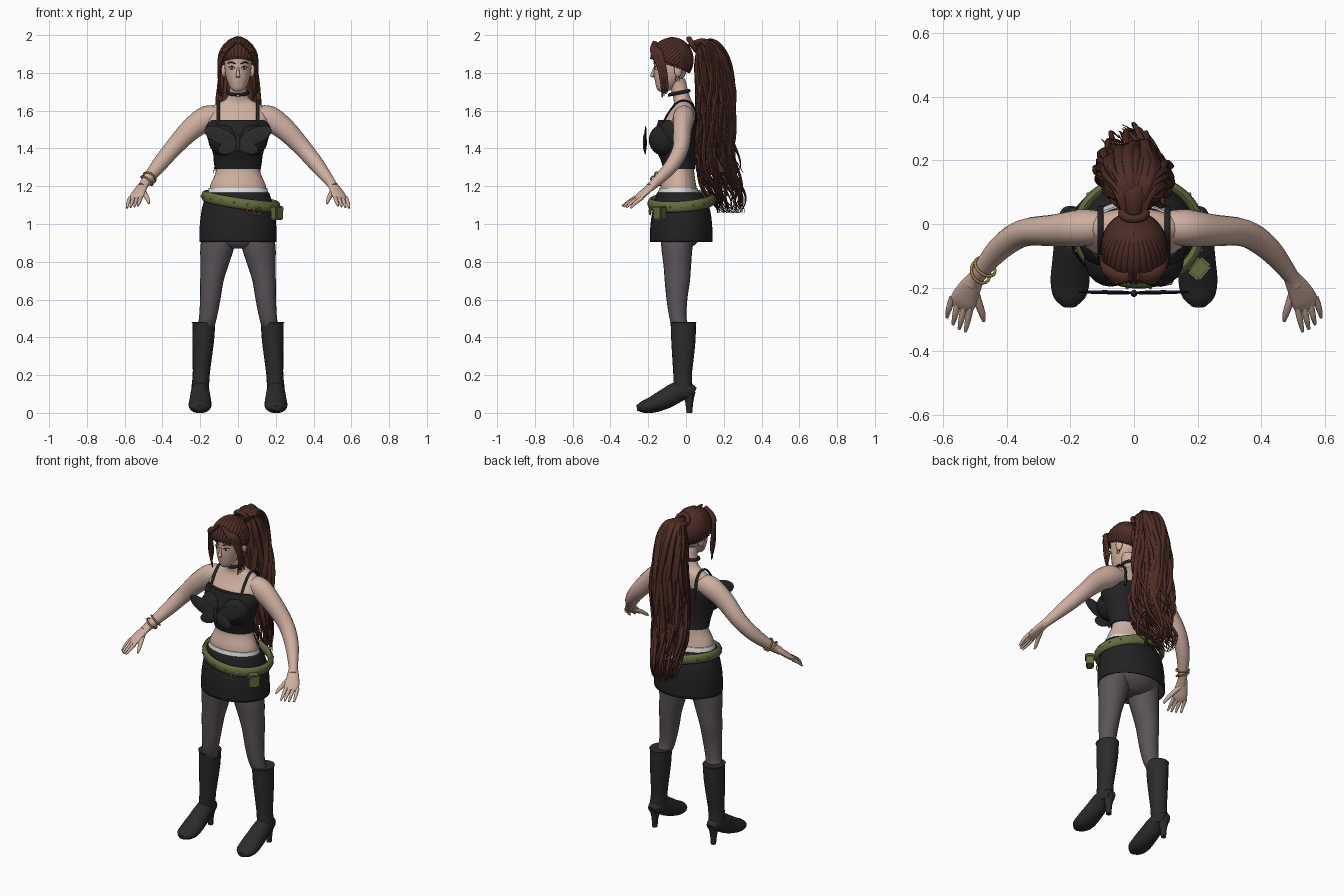
import bpy, bmesh, math, random
from mathutils import Vector, Matrix, Euler

random.seed(4)
if "Cube" in bpy.data.objects:
    bpy.data.objects.remove(bpy.data.objects["Cube"])


def material(name, r, g, b):
    m = bpy.data.materials.new(name)
    m.use_nodes = True
    m.diffuse_color = (r, g, b, 1)
    m.node_tree.nodes["Principled BSDF"].inputs["Base Color"].default_value = (r, g, b, 1)
    return m


SKIN = material("skin", .62, .43, .35)
HAIR = material("brown hair", .075, .026, .018)
BLACK = material("black fabric", .016, .016, .017)
BOOT = material("dark leather", .024, .024, .025)
TIGHTS = material("grey tights", .105, .088, .1)
OLIVE = material("olive belt", .13, .15, .05)
WHITE = material("white", .72, .72, .7)
GOLD = material("gold", .36, .23, .07)
LIPS = material("lips", .4, .19, .17)
EYES = material("brown eyes", .1, .05, .025)


def finish(name, bm, mat):
    bmesh.ops.recalc_face_normals(bm, faces=bm.faces)
    me = bpy.data.meshes.new(name)
    bm.to_mesh(me)
    bm.free()
    me.materials.append(mat)
    me.shade_smooth()
    me.set_sharp_from_angle(angle=math.radians(50))
    ob = bpy.data.objects.new(name, me)
    bpy.context.collection.objects.link(ob)
    return ob


def spline(rows, k):
    """Catmull-Rom through rows of any width."""
    out = []
    for i in range(len(rows) - 1):
        a, b, c, d = rows[max(i - 1, 0)], rows[i], rows[i + 1], rows[min(i + 2, len(rows) - 1)]
        for j in range(k):
            t = j / k
            out.append([q + .5 * t * (r - p + t * (2*p - 5*q + 4*r - s + t * (3*(q - r) + s - p)))
                        for p, q, r, s in zip(a, b, c, d)])
    return out + [list(rows[-1])]


def tube(name, rows, mat, n=16, k=4, side=(1, 0, 0), level=False, closed=False, cap=True, bm=None):
    """Skin of ellipses along rows of x, y, z, radius a, radius b."""
    own = bm is None
    bm = bm or bmesh.new()
    rows = rows if closed else spline(rows, k)
    pts = [Vector(r[:3]) for r in rows]
    m, rings = len(rows), []
    for i, r in enumerate(rows):
        if level:
            u, v = Vector((1, 0, 0)), Vector((0, 1, 0))
        else:
            t = pts[(i + 1) % m] - pts[i - 1] if closed else pts[min(i + 1, m - 1)] - pts[max(i - 1, 0)]
            t.normalize()
            u = Vector(side)
            u = (u - t * u.dot(t)).normalized()
            v = t.cross(u)
        angles = [2 * math.pi * j / n for j in range(n)]
        rings.append([bm.verts.new(pts[i] + u * r[3] * math.cos(a) + v * r[4] * math.sin(a)) for a in angles])
    for i in range(m if closed else m - 1):
        p, q = rings[i], rings[(i + 1) % m]
        for j in range(n):
            bm.faces.new((p[j], p[(j + 1) % n], q[(j + 1) % n], q[j]))
    if cap and not closed:
        bm.faces.new(rings[0])
        bm.faces.new(rings[-1])
    return finish(name, bm, mat) if own else None


def ball(name, loc, size, mat, rot=(0, 0, 0)):
    bm = bmesh.new()
    mx = Matrix.Translation(loc) @ Euler(rot).to_matrix().to_4x4() @ Matrix.Diagonal((*size, 1))
    bmesh.ops.create_uvsphere(bm, u_segments=20, v_segments=12, radius=1, matrix=mx)
    return finish(name, bm, mat)


def hoop(name, c, axis, r, thick, mat, n=24):
    q = Vector(axis).to_track_quat('Z', 'Y')
    rows = []
    for i in range(n):
        a = 2 * math.pi * i / n
        rows.append([*(Vector(c) + q @ Vector((r * math.cos(a), r * math.sin(a), 0))), thick, thick])
    return tube(name, rows, mat, n=8, side=q @ Vector((0, 0, 1)), closed=True)


# Torso, neck and head
tube("torso", [(0, -.03, 1.12, .158, .105), (0, -.04, 1.2, .148, .095), (0, -.035, 1.28, .117, .078),
               (0, -.04, 1.36, .12, .08), (0, -.05, 1.45, .145, .09), (0, -.042, 1.53, .162, .09),
               (0, -.02, 1.59, .16, .07), (0, -.012, 1.63, .125, .055), (0, -.02, 1.66, .065, .046),
               (0, -.035, 1.71, .045, .045), (0, -.05, 1.77, .045, .045)], SKIN, n=28, level=True)
tube("head", [(0, -.122, 1.702, .018, .02), (0, -.112, 1.716, .038, .042), (0, -.098, 1.75, .055, .065),
              (0, -.086, 1.79, .066, .083), (0, -.08, 1.84, .072, .09), (0, -.08, 1.89, .074, .09),
              (0, -.08, 1.94, .06, .07), (0, -.08, 1.97, .02, .025)], SKIN, n=28, level=True)
tube("nose", [(0, -.166, 1.83, .006, .006), (0, -.176, 1.8, .008, .009), (0, -.18, 1.783, .012, .01),
              (0, -.165, 1.775, .008, .006)], SKIN, n=10, level=True)
ball("mouth", (0, -.156, 1.752), (.02, .007, .008), LIPS)

# Clothes on the upper body
tube("crop_top", [(0, -.035, 1.29, .122, .084), (0, -.045, 1.34, .126, .09), (0, -.058, 1.4, .14, .105),
                  (0, -.062, 1.46, .164, .112), (0, -.052, 1.51, .172, .106), (0, -.046, 1.55, .15, .1)],
     BLACK, n=32, level=True)
hoop("choker", (0, -.035, 1.695), (0, -.2, 1), .052, .009, BLACK)
ball("choker_charm", (0, -.09, 1.68), (.007, .005, .008), WHITE)
ball("butterfly_body", (0, -.218, 1.43), (.011, .011, .05), BOOT)

# Skirt, waistband and hips
tube("hips", [(0, -.04, .87, .06, .06), (0, -.035, .91, .15, .1), (0, -.03, 1, .178, .13),
              (0, -.03, 1.1, .165, .115)], TIGHTS, n=28, level=True)
tube("waistband", [(0, -.04, 1.14, .165, .115), (0, -.04, 1.19, .155, .102)], WHITE, n=32, level=True)
skirt = tube("skirt", [(0, -.025, .905, .205, .166), (0, -.025, 1, .202, .163), (0, -.025, 1.09, .189, .148),
                       (0, -.035, 1.168, .164, .118)], BLACK, n=36, level=True, cap=False)
skirt.modifiers.new("thickness", 'SOLIDIFY').thickness = .006


# Slanted belt with studs, pouch and rings
def belt_point(a, out=0):
    return (.015 + (.193 + out) * math.cos(a), -.022 + (.165 + out) * math.sin(a),
            1.12 - .028 * math.cos(a) + .012 * math.sin(a))


tube("belt", [(*belt_point(math.tau * i / 48), .029, .016) for i in range(48)], OLIVE,
     n=12, side=(0, 0, 1), closed=True)
for i in range(18):
    ball("belt_stud", belt_point(math.tau * i / 18, .016), (.005, .005, .005), WHITE if i % 3 == 0 else GOLD)
pouch_turn = Matrix.Translation((.205, -.14, 1.06)) @ Matrix.Rotation(math.radians(50), 4, 'Z')
for part, z, size in (("pouch", -.005, (.06, .045, .07)), ("pouch_flap", .02, (.066, .052, .03))):
    bm = bmesh.new()
    bmesh.ops.create_cube(bm, size=1, matrix=pouch_turn @ Matrix.Translation((0, 0, z)) @ Matrix.Diagonal((*size, 1)))
    bmesh.ops.bevel(bm, geom=bm.edges[:], offset=.007, segments=2, affect='EDGES')
    finish(part, bm, OLIVE)
for x in (.068, .1):
    hoop("belt_ring", (x, -.19, 1.068), (.2, -1, 0), .018, .004, GOLD)

# Paired parts
for s in (1, -1):
    tag = "left_" if s > 0 else "right_"

    def limb(name, rows, mat, **kw):
        return tube(tag + name, [(r[0] * s, *r[1:]) for r in rows], mat, **kw)

    # Arm and hand
    limb("arm", [(.1, -.01, 1.575, .05, .05), (.165, -.012, 1.56, .058, .066), (.25, -.02, 1.5, .05, .058),
                 (.345, -.028, 1.4, .043, .047), (.42, -.075, 1.31, .038, .04), (.49, -.16, 1.22, .025, .026),
                 (.51, -.19, 1.195, .024, .023)], SKIN, side=(0, 1, 0))
    palm_side = Vector((.8 * s, .5, 0))
    limb("palm", [(.49, -.16, 1.22, .024, .022), (.515, -.2, 1.185, .035, .018), (.535, -.24, 1.15, .042, .016),
                  (.542, -.262, 1.132, .036, .01)], SKIN, side=palm_side)
    for i in range(4):
        f = i / 3
        bend = .008 * math.sin(f * math.pi)
        limb("finger", [(.514 + .056*f, -.262 + .03*f, 1.143 - .004*f, .011, .011),
                        (.522 + .06*f, -.303 + .035*f - bend, 1.118 - .006*f, .0095, .0095),
                        (.53 + .058*f, -.338 + .045*f - bend, 1.096 - .012*f, .005, .005)],
             SKIN, n=10, side=palm_side)
    limb("thumb", [(.505, -.2, 1.18, .014, .014), (.488, -.25, 1.15, .013, .012), (.476, -.285, 1.125, .01, .01),
                   (.472, -.305, 1.108, .005, .005)], SKIN, n=10, side=palm_side)

    # Leg, boot shaft, foot and heel
    limb("leg", [(.1, -.04, .96, .085, .09), (.109, -.048, .88, .09, .083), (.125, -.046, .78, .074, .073),
                 (.138, -.046, .7, .062, .067), (.147, -.048, .6, .054, .055), (.16, -.042, .5, .047, .045),
                 (.175, -.02, .44, .045, .045)], TIGHTS, n=20, level=True)
    limb("boot_shaft", [(.182, -.015, .48, .063, .07), (.181, -.014, .465, .06, .067), (.184, -.014, .38, .057, .064),
                        (.19, -.016, .28, .05, .056), (.195, -.018, .2, .045, .049), (.2, -.015, .13, .046, .05),
                        (.2, -.005, .09, .038, .04)], BOOT, n=20, level=True)
    foot = limb("foot", [(.2, .045, .108, .025, .025), (.2, .02, .117, .04, .038), (.2, -.04, .112, .049, .054),
                         (.2, -.11, .074, .056, .053), (.201, -.18, .042, .061, .043), (.203, -.23, .031, .05, .031),
                         (.203, -.26, .026, .02, .014)], BOOT, n=20)
    for v in foot.data.vertices:
        v.co.z = max(v.co.z, 0)
    limb("heel", [(.2, .015, .11, .034, .035), (.2, .017, .06, .02, .022), (.2, .018, 0, .015, .015)],
         BOOT, n=12, level=True)

    # Top: bust, strap and butterfly wings
    ball(tag + "bust", (.072*s, -.112, 1.445), (.085, .085, .085), BLACK)
    limb("strap", [(.105, -.125, 1.53, .009, .005), (.105, -.085, 1.6, .009, .005), (.105, -.035, 1.65, .009, .005),
                   (.105, .02, 1.645, .009, .005), (.105, .052, 1.59, .009, .005), (.105, .05, 1.5, .009, .005)],
         BLACK, n=8)
    ball(tag + "upper_wing", (.092*s, -.214, 1.465), (.092, .006, .043), BOOT, (0, -.42*s, 0))
    ball(tag + "lower_wing", (.05*s, -.216, 1.405), (.058, .006, .033), BOOT, (0, .35*s, 0))

    # Face details
    ball(tag + "eye", (.033*s, -.158, 1.825), (.015, .005, .0075), WHITE, (0, 0, .35*s))
    ball(tag + "iris", (.033*s, -.162, 1.825), (.0065, .003, .007), EYES, (0, 0, .35*s))
    limb("eyelid", [(.016, -.168, 1.826, .002, .002), (.033, -.164, 1.835, .003, .003),
                    (.051, -.151, 1.829, .002, .002)], EYES, n=6, side=(0, 0, 1))
    limb("eyebrow", [(.014, -.17, 1.848, .003, .003), (.037, -.161, 1.857, .004, .003),
                     (.056, -.146, 1.85, .002, .002)], HAIR, n=6, side=(0, 0, 1))
    ball(tag + "ear", (.074*s, -.042, 1.812), (.013, .021, .034), SKIN, (0, 0, .3*s))
    hoop(tag + "earring", (.078*s, -.045, 1.768), (1, 0, 0), .012, .002, GOLD, 16)

    # Loose locks framing the face
    for i in range(4):
        d = i * .009
        limb("face_lock", [(.012 + d, -.165, 1.962 - d, .014, .008), (.062 + d, -.172 + d, 1.915, .018, .009),
                           (.092 + d / 3, -.145 + d, 1.84, .012, .008), (.1, -.13 + d, 1.76, .009, .007),
                           (.085 + d, -.125 + d, 1.67 + d, .003, .003)], HAIR, n=8, side=(0, 1, 0))

for i in (0, 1):
    hoop("bracelet", (-.468 - .014*i, -.135 - .016*i, 1.246 - .016*i), (-.07, -.085 + .05*i, -.09), .036, .005, GOLD)

# Hair cap trimmed along the hairline, with combed strands over it
SKULL, SIZE = Vector((0, -.075, 1.868)), Vector((.1, .11, .117))


def hairline(a):
    """Height of the hairline at an angle from the front."""
    return 1.882 - .075 * (1 - math.cos(a)) / 2


cap = bmesh.new()
bmesh.ops.create_uvsphere(cap, u_segments=32, v_segments=24, radius=1,
                          matrix=Matrix.Translation(SKULL) @ Matrix.Diagonal((*SIZE, 1)))
low = [f for f in cap.faces if f.calc_center_median().z
       < hairline(math.atan2(f.calc_center_median().x, SKULL.y - f.calc_center_median().y))]
bmesh.ops.delete(cap, geom=low, context='FACES')
finish("hair_cap", cap, HAIR)

combed = bmesh.new()
tie = Vector((0, .72, .7)).normalized()
for i in range(40):
    a = math.tau * (i + .5) / 40
    h = (hairline(a) - .008 - SKULL.z) / SIZE.z
    flat = math.sqrt(1 - h * h)
    end = Vector((math.sin(a) * flat, -math.cos(a) * flat, h))
    rows = []
    for t in range(8):
        w = .012 * (.5 + .5 * math.sin(math.pi * t / 7))
        p = SKULL + tie.lerp(end, t / 7).normalized() * SIZE
        rows.append((*p, w, .006))
    tube("", rows, HAIR, n=6, k=2, side=(end + tie).cross(end - tie), bm=combed)
finish("combed_hair", combed, HAIR)
hoop("hair_tie", (0, .035, 1.95), (0, .8, .5), .036, .014, HAIR)

# Ponytail: a core wrapped in tapering wavy strands (y, z, half width, half depth)
TAIL = [(.025, 1.945, .026, .024), (.1, 1.95, .05, .042), (.135, 1.86, .085, .082), (.158, 1.7, .1, .095),
        (.16, 1.55, .108, .098), (.152, 1.4, .108, .1), (.17, 1.27, .105, .1), (.21, 1.15, .09, .09),
        (.235, 1.06, .06, .06)]
tube("ponytail_core", [(0, y, z, w * .82, d * .8) for y, z, w, d in TAIL[:7]], HAIR, n=20)
strands = bmesh.new()
for i in range(84):
    a = i * 2.4
    reach = random.uniform(.72, 1)
    stop = random.choice((7, 8, 9, 9))
    phase, wave, thick = random.uniform(0, 6.3), random.uniform(.006, .018), random.uniform(.012, .02)
    path = spline(TAIL[:stop], 3)
    rows = []
    for j, (y, z, w, d) in enumerate(path):
        t = j / (len(path) - 1)
        curl = wave * t * (1 + 1.3 * t * t)
        r = thick * min(1, .5 + 2 * t) * max(.12, 1 - t ** 4)
        b = a + .5 * math.sin(3 * t + phase)
        rows.append((w * reach * math.cos(b) + curl * math.sin(13 * t + phase),
                     y + d * reach * math.sin(b) + curl * math.cos(15 * t + phase),
                     z + .035 * math.sin(b) * (1 - t) * min(1, 4 * t), r, r * .75))
    tube("", rows, HAIR, n=7, k=2, bm=strands)
finish("ponytail_strands", strands, HAIR)
